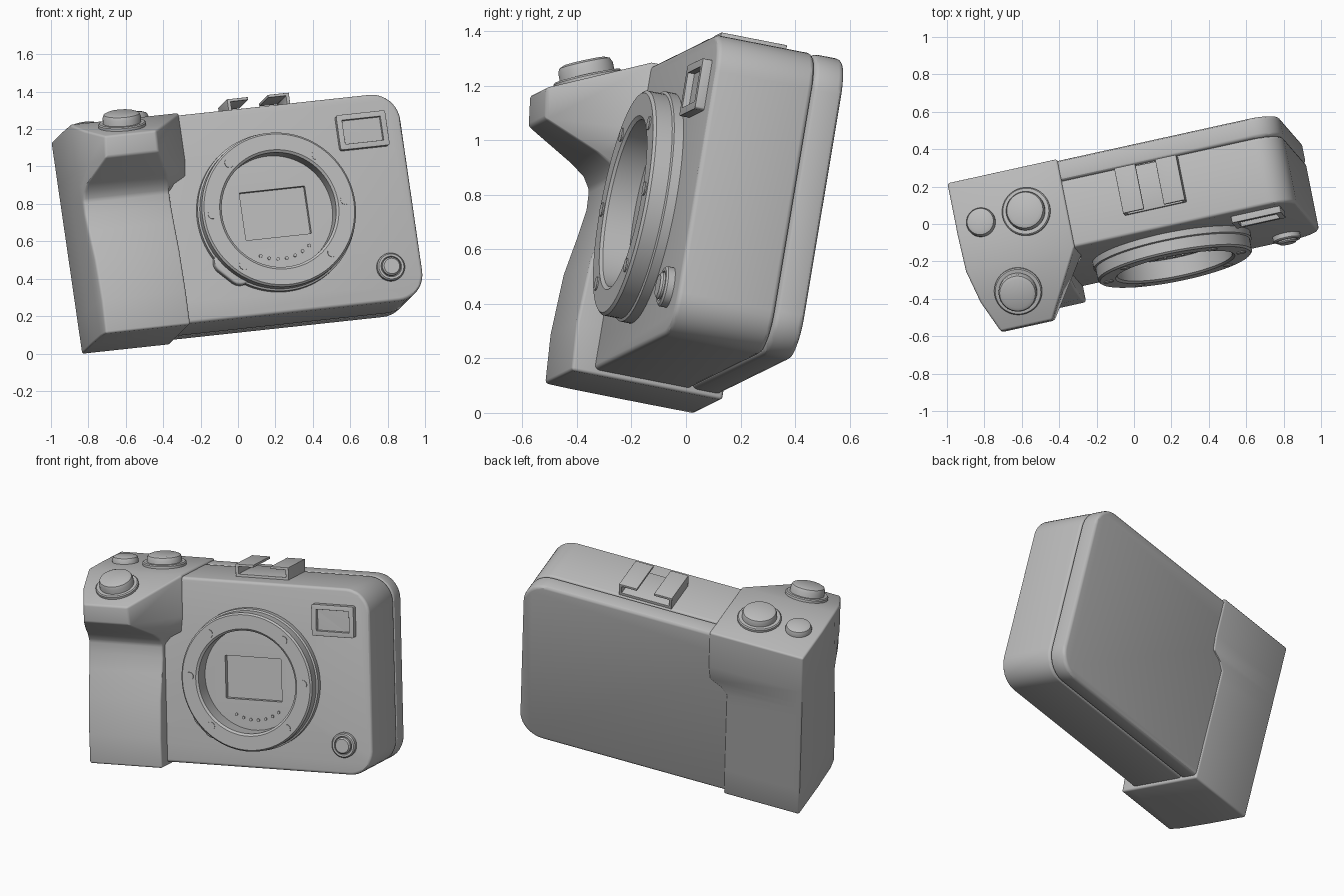
import bpy, bmesh, math
from mathutils import Vector, Matrix

cube = bpy.data.objects.get("Cube")
if cube:
    bpy.data.objects.remove(cube, do_unlink=True)

# One grey material
grey = bpy.data.materials.new("plain_grey")
grey.use_nodes = True
grey.diffuse_color = (0.5, 0.5, 0.5, 1)
grey.node_tree.nodes["Principled BSDF"].inputs["Base Color"].default_value = (0.5, 0.5, 0.5, 1)

# The camera rests tilted: right, back and up axes of its own frame
right = Vector((0.971, 0.214, 0.105)).normalized()
up = Vector((-0.142, 0.163, 0.977))
up = (up - right * up.dot(right)).normalized()
back = up.cross(right)
TILT = Matrix((right, back, up)).transposed().to_4x4()

FRONT, BACK, SEAM = -0.30, 0.183, 0.07
TOP, BOTTOM = 1.27, 0.14


def finish(name, bm, bevel=0.0, cutter=None, segments=3):
    """Turn a bmesh into a tilted, bevelled, smooth-shaded object."""
    bmesh.ops.remove_doubles(bm, verts=bm.verts, dist=1e-5)
    bmesh.ops.recalc_face_normals(bm, faces=bm.faces)
    mesh = bpy.data.meshes.new(name)
    bm.to_mesh(mesh)
    bm.free()
    mesh.materials.append(grey)
    obj = bpy.data.objects.new(name, mesh)
    bpy.context.collection.objects.link(obj)
    obj.matrix_world = TILT
    bpy.ops.object.select_all(action='DESELECT')
    obj.select_set(True)
    bpy.context.view_layer.objects.active = obj
    if bevel:
        mod = obj.modifiers.new("Bevel", 'BEVEL')
        mod.width, mod.segments = bevel, segments
        mod.limit_method, mod.angle_limit = 'ANGLE', math.radians(28)
        bpy.ops.object.modifier_apply(modifier=mod.name)
    if cutter:
        mod = obj.modifiers.new("Cut", 'BOOLEAN')
        mod.operation, mod.object = 'DIFFERENCE', cutter
        bpy.ops.object.modifier_apply(modifier=mod.name)
        bpy.data.objects.remove(cutter, do_unlink=True)
    bpy.ops.object.shade_smooth_by_angle(angle=math.radians(30))
    return obj


def rounded(x0, x1, z0, z1, r, steps=10):
    """Outline of a rounded rectangle."""
    pts = []
    corners = ((x1 - r, z1 - r), (x0 + r, z1 - r), (x0 + r, z0 + r), (x1 - r, z0 + r))
    for k, (cx, cz) in enumerate(corners):
        for i in range(steps + 1):
            t = (k + i / steps) * math.pi / 2
            pts.append((cx + r * math.cos(t), cz + r * math.sin(t)))
    return pts


def prism(name, outline, y0, y1, bevel=0.0, inset=None, cutter=None):
    """Extrude an outline from front y0 to back y1, with an optional sunk front."""
    bm = bmesh.new()
    face = bm.faces.new([bm.verts.new((x, y0, z)) for x, z in outline])
    new = bmesh.ops.extrude_face_region(bm, geom=[face], use_keep_orig=True)["geom"]
    bmesh.ops.translate(bm, vec=(0, y1 - y0, 0),
                        verts=[v for v in new if isinstance(v, bmesh.types.BMVert)])
    if inset:
        bmesh.ops.inset_region(bm, faces=[face], thickness=inset[0], use_boundary=True)
        rim = bmesh.ops.extrude_face_region(bm, geom=[face])["geom"]
        bmesh.ops.translate(bm, vec=(0, inset[1], 0),
                            verts=[v for v in rim if isinstance(v, bmesh.types.BMVert)])
        bmesh.ops.delete(bm, geom=[face], context='FACES')
    return finish(name, bm, bevel, cutter)


def lathe(name, profile, loc, axis=(0, -1, 0), bevel=0.0, closed=False, steps=64):
    """Revolve (radius, height) points about an axis."""
    bm = bmesh.new()
    vs = [bm.verts.new((r, 0, h)) for r, h in profile]
    pairs = list(zip(vs, vs[1:])) + ([(vs[-1], vs[0])] if closed else [])
    es = [bm.edges.new(p) for p in pairs]
    bmesh.ops.spin(bm, geom=vs + es, cent=(0, 0, 0), axis=(0, 0, 1),
                   angle=math.tau, steps=steps)
    turn = Vector(axis).to_track_quat('Z', 'Y').to_matrix().to_4x4()
    bmesh.ops.transform(bm, matrix=Matrix.Translation(loc) @ turn, verts=bm.verts)
    return finish(name, bm, bevel)


# Body front half with the sensor opening, and the rear shell
MX, MZ = 0.246, 0.684
opening = prism("sensor_cutter", rounded(MX - 0.18, MX + 0.18, MZ - 0.13, MZ + 0.13, 0.005, 2),
                FRONT - 0.1, FRONT + 0.03)
opening.hide_render = True
prism("body", rounded(-0.5, 1.0, BOTTOM, TOP, 0.15), FRONT, SEAM, 0.018, cutter=opening)
prism("rear_shell", rounded(-0.5, 1.0, BOTTOM, TOP, 0.15), SEAM, BACK, 0.02)


# Hand grip: stacked sections with a finger groove and an overhanging head
def left_edge(y):
    return -0.805 + 0.105 * (max(0, -0.2 - y) / 0.42) ** 2


def grip_section(front, inner, inner_front):
    ys = [0.19, -0.1, FRONT, (FRONT + front) / 2, front]
    pts = [(left_edge(y), y) for y in ys]
    return pts + [(inner_front, front), (inner, FRONT), (inner, 0.19)]


# height, front depth, inner side, inner side at the front
levels = [(0.12, -0.384, -0.32, -0.32), (0.30, -0.395, -0.32, -0.32),
          (0.526, -0.383, -0.32, -0.32), (0.686, -0.352, -0.32, -0.32),
          (0.78, -0.337, -0.32, -0.32), (0.855, -0.34, -0.32, -0.32),
          (0.90, -0.37, -0.28, -0.32), (0.937, -0.425, -0.21, -0.34),
          (1.03, -0.62, -0.20, -0.41), (None, -0.635, -0.20, -0.41)]
bm = bmesh.new()
rings = []
for z, *shape in levels:
    rings.append([bm.verts.new((x, y, z or 1.28 + 0.41 * min(0, y - FRONT)))
                  for x, y in grip_section(*shape)])
n = len(rings[0])
for lo, hi in zip(rings, rings[1:]):
    for i in range(n):
        j = (i + 1) % n
        bm.faces.new((lo[i], lo[j], hi[j], hi[i]))
bm.faces.new(rings[0])
head = rings[-1]
bm.faces.new(head[:3] + head[6:])
bm.faces.new(head[2:7])
finish("hand_grip", bm, 0.012)

# Lens mount ring, screws and contacts
lathe("mount_ring", [(0.312, -0.01), (0.43, -0.01), (0.43, 0.035), (0.42, 0.04),
                     (0.42, 0.10), (0.41, 0.11), (0.325, 0.11), (0.312, 0.10)],
      (MX, FRONT, MZ), closed=True, steps=96)
for i, deg in enumerate((2, 48, 130, 178, -130, -46)):
    t = math.radians(deg)
    lathe(f"mount_screw_{i + 1}", [(0, 0), (0.026, 0), (0.026, 0.006), (0, 0.006)],
          (MX + 0.365 * math.cos(t), FRONT - 0.109, MZ + 0.365 * math.sin(t)), steps=20)
for i in range(7):
    t = math.radians(-117 + 11 * i)
    lathe(f"contact_{i + 1}", [(0, 0), (0.009, 0), (0.009, 0.008), (0, 0.008)],
          (MX + 0.25 * math.cos(t), FRONT, MZ + 0.25 * math.sin(t)), steps=12)

# Lens release: a slanted rounded button behind the ring
slant = Matrix.Rotation(math.radians(-45), 2)
capsule = [slant @ Vector(p) + Vector((-0.03, 0.415))
           for p in rounded(-0.115, 0.115, -0.07, 0.07, 0.069)]
prism("lens_release", capsule, FRONT - 0.045, FRONT + 0.02, 0.012)

# Front button with collar, and viewfinder window
lathe("button_collar", [(0, 0), (0.075, 0), (0.075, 0.025), (0.068, 0.032), (0.056, 0.032),
                        (0.052, 0.02), (0, 0.02)], (0.826, FRONT, 0.324), steps=40)
lathe("front_button", [(0, 0), (0.05, 0), (0.05, 0.038), (0.042, 0.046), (0, 0.046)],
      (0.826, FRONT, 0.324), steps=40)
prism("viewfinder_window", rounded(0.643, 0.913, 0.98, 1.17, 0.012, 3),
      FRONT - 0.035, FRONT + 0.02, 0.004, inset=(0.03, 0.025))


# Top dials: a thin collar and a rounded cap
def dial(name, loc, r, h, axis=(0, 0, 1), collar=True):
    if collar:
        lathe(name + "_collar", [(0, -0.01), (r, -0.01), (r, 0.014), (r - 0.006, 0.02), (0, 0.02)],
              loc, axis)
    cap = r * 0.8 if collar else r
    lathe(name, [(0, -0.01), (cap, -0.01), (cap, h - 0.025), (cap - 0.007, h - 0.008),
                 (cap - 0.025, h), (0, h)], loc, axis)


dial("rear_dial", (-0.417, -0.056, 1.28), 0.13, 0.065)
dial("small_dial", (-0.667, -0.06, 1.28), 0.078, 0.04, collar=False)
dial("front_dial", (-0.55, -0.455, 1.28 + 0.41 * (-0.455 - FRONT)), 0.128, 0.075,
     axis=(0, -0.41, 1))

# Accessory shoe: a channel with inward flanges
SX, HALF = 0.268, 0.17
side = [(HALF, TOP - 0.01), (HALF, TOP + 0.075), (0.055, TOP + 0.075),
        (0.055, TOP + 0.06), (HALF - 0.018, TOP + 0.06), (HALF - 0.018, TOP + 0.015)]
channel = [(SX + x, z) for x, z in side] + [(SX - x, z) for x, z in reversed(side)]
prism("accessory_shoe", channel, -0.19, 0.06, 0.002)
